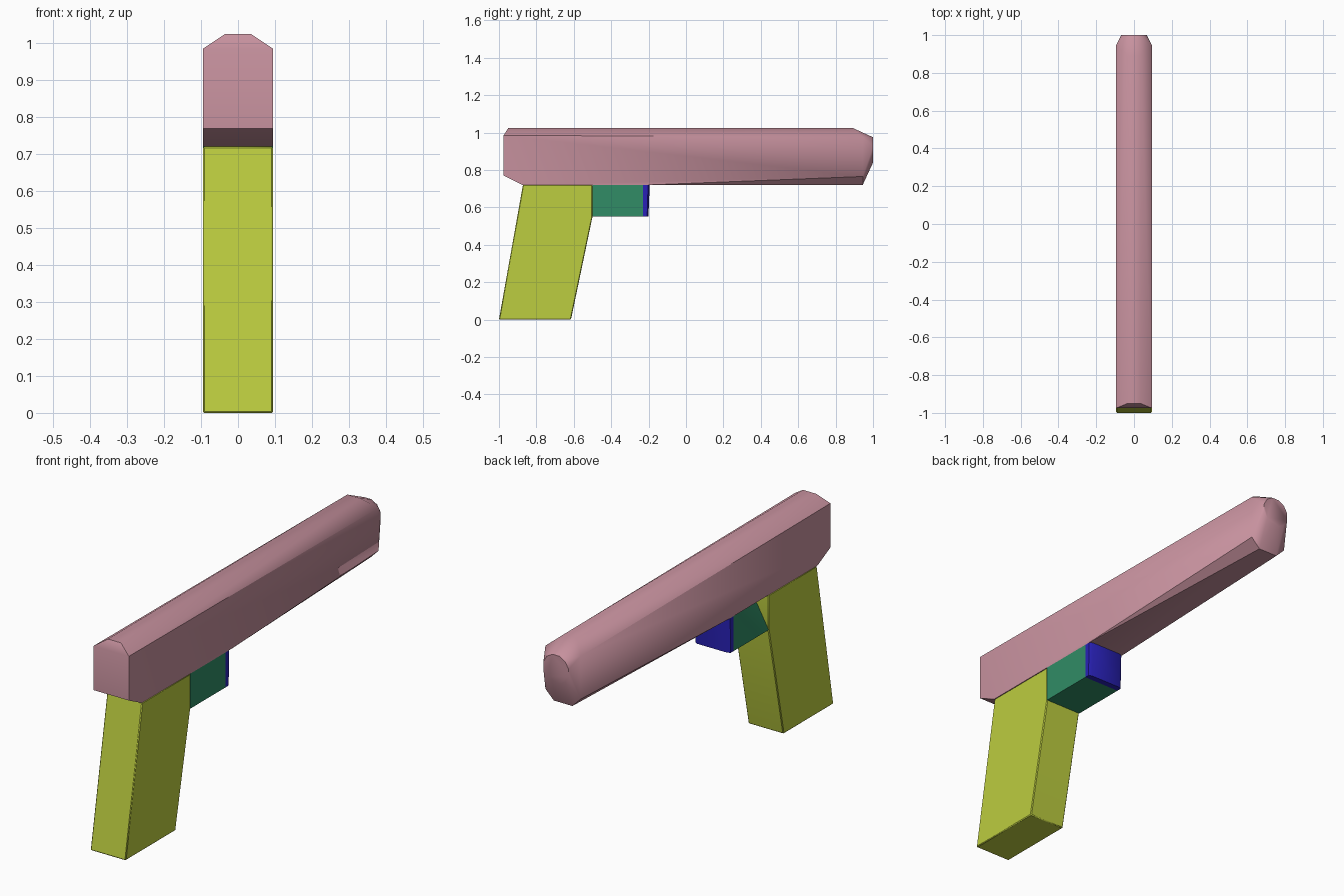
import bpy, bmesh, math

cube = bpy.data.objects.get("Cube")
if cube:
    bpy.data.objects.remove(cube, do_unlink=True)

W = 0.095  # half width shared by every part


def material(name, srgb):
    lin = [c / 12.92 if c <= 0.04045 else ((c + 0.055) / 1.055) ** 2.4 for c in srgb]
    m = bpy.data.materials.new(name)
    m.use_nodes = True
    m.diffuse_color = (*lin, 1)
    m.node_tree.nodes["Principled BSDF"].inputs["Base Color"].default_value = (*lin, 1)
    return m


def mirrored(points):
    return points + [(-x, y, z) for x, y, z in points if x > 1e-5]


def hull(name, points, mat, bevel=0.0):
    """Faceted solid wrapped tightly around a few corner points."""
    bm = bmesh.new()
    for p in points:
        bm.verts.new(p)
    res = bmesh.ops.convex_hull(bm, input=bm.verts[:])
    loose = {v for v in res["geom_interior"] + res["geom_unused"]
             if isinstance(v, bmesh.types.BMVert)}
    if loose:
        bmesh.ops.delete(bm, geom=list(loose), context="VERTS")
    bmesh.ops.dissolve_limit(bm, angle_limit=math.radians(1),
                             verts=bm.verts[:], edges=bm.edges[:])
    bmesh.ops.recalc_face_normals(bm, faces=bm.faces[:])
    mesh = bpy.data.meshes.new(name)
    bm.to_mesh(mesh)
    bm.free()
    mesh.materials.append(mat)
    ob = bpy.data.objects.new(name, mesh)
    bpy.context.collection.objects.link(ob)
    if bevel:
        mod = ob.modifiers.new("soft_edges", "BEVEL")
        mod.width = bevel
        mod.segments = 1
    bpy.ops.object.select_all(action="DESELECT")
    ob.select_set(True)
    bpy.context.view_layer.objects.active = ob
    bpy.ops.object.shade_smooth_by_angle(angle=math.radians(38))
    return ob


pink = material("dusty_pink", (0.78, 0.57, 0.62))
lime = material("lime_yellow", (0.74, 0.805, 0.25))
green = material("sea_green", (0.19, 0.55, 0.40))
blue = material("deep_blue", (0.16, 0.13, 0.72))

# Barrel: long block, chamfered top, tapered underside, round muzzle face
barrel = mirrored([
    (W, -0.975, 0.77), (W, -0.975, 0.985), (0.035, -0.95, 1.025),
    (W, -0.875, 0.72), (W, -0.2, 0.72),
    (W, 0.945, 0.765), (0.05, 0.945, 0.72),
    (W, 0.945, 0.975), (0.035, 0.89, 1.025),
])
for i in range(12):
    a = math.tau * (i + 0.5) / 12
    barrel.append((0.07 * math.cos(a), 1.0, 0.907 + 0.07 * math.sin(a)))
hull("barrel", barrel, pink)

# Grip: slanted handle that turns upright behind the guard
grip = [(-1.0, 0.0), (-0.615, 0.0), (-0.5, 0.55), (-0.5, 0.72), (-0.872, 0.72)]
hull("grip", mirrored([(W, y, z) for y, z in grip]), lime, 0.004)

# Trigger guard: block with its upper rear corner cut away on one side
guard = mirrored([(W, -0.5, 0.55), (W, -0.23, 0.55), (W, -0.23, 0.72)])
guard += [(W, -0.5, 0.72), (0.0, -0.5, 0.72)]
hull("trigger_guard", guard, green)

# Guard front: thin plate with softened front corners
plate = [(W, -0.23, 0.55), (W, -0.23, 0.72), (W, -0.208, 0.55), (W, -0.203, 0.72),
         (0.08, -0.201, 0.55), (0.08, -0.194, 0.72)]
hull("guard_front", mirrored(plate), blue)
